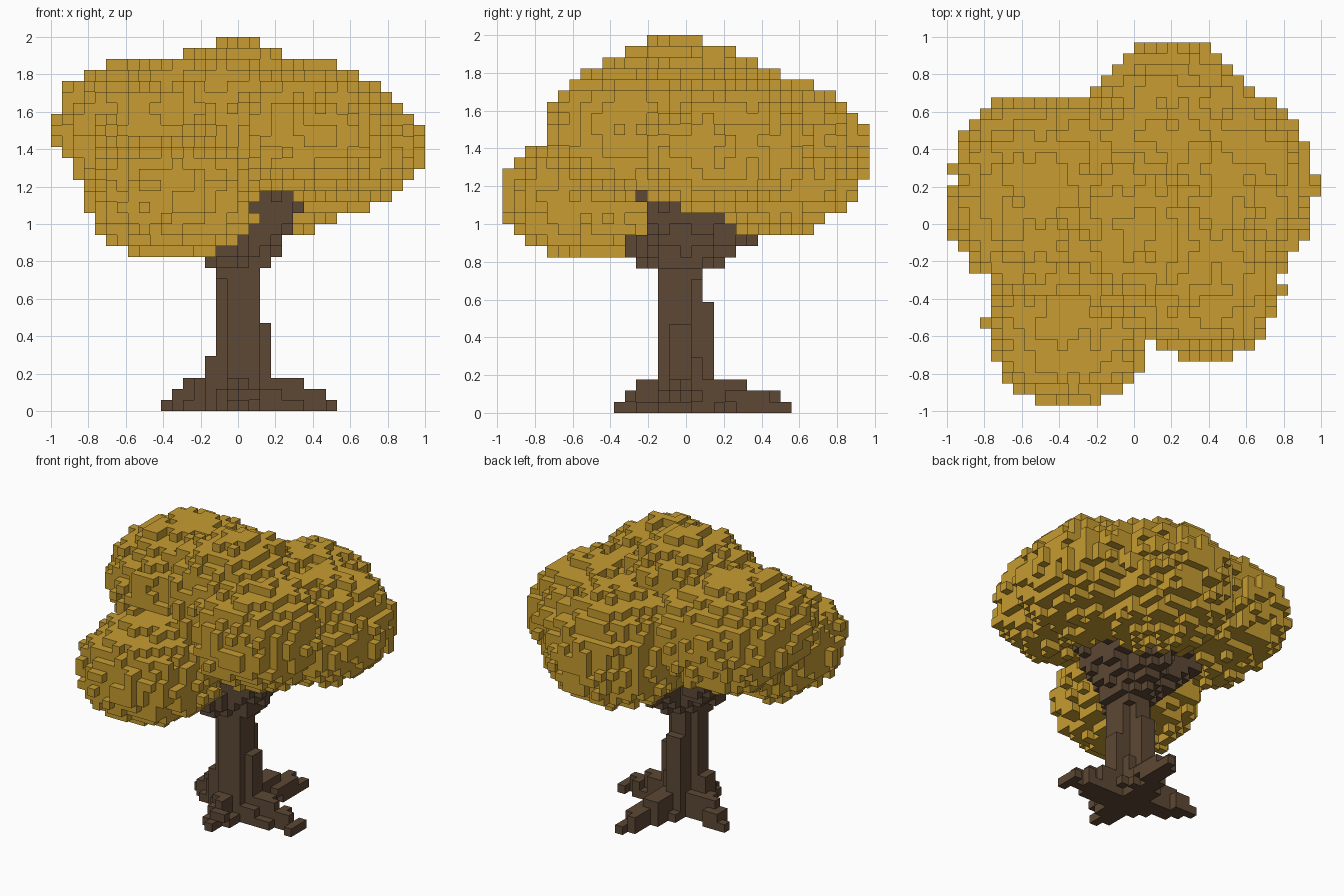
import bpy, bmesh, random
from mathutils import Vector

if "Cube" in bpy.data.objects:
    bpy.data.objects.remove(bpy.data.objects["Cube"], do_unlink=True)

random.seed(7)
U = 2 / 34                      # block size
NEIGHBOURS = [(1, 0, 0), (-1, 0, 0), (0, 1, 0), (0, -1, 0), (0, 0, 1), (0, 0, -1)]


def make_material(name, rgb):
    m = bpy.data.materials.new(name)
    m.use_nodes = True
    m.diffuse_color = (*rgb, 1)
    bsdf = m.node_tree.nodes["Principled BSDF"]
    bsdf.inputs["Base Color"].default_value = (*rgb, 1)
    bsdf.inputs["Roughness"].default_value = 0.9
    return m


def centre(c):
    return Vector(((c[0] + 0.5) * U, c[1] * U, (c[2] + 0.5) * U))


def add(c, d):
    return (c[0] + d[0], c[1] + d[1], c[2] + d[2])


def build_blocks(name, cells, hidden_by, material):
    """Mesh the outer faces of a set of grid cells."""
    bm = bmesh.new()
    verts = {}

    def vert(key):
        if key not in verts:
            verts[key] = bm.verts.new((key[0] * U, (key[1] - 0.5) * U, key[2] * U))
        return verts[key]

    for c in sorted(cells):
        for d in NEIGHBOURS:
            n = add(c, d)
            if n in cells or n in hidden_by:
                continue
            axis = next(a for a in range(3) if d[a])
            a, b = (axis + 1) % 3, (axis + 2) % 3
            corners = []
            for s, t in ((0, 0), (1, 0), (1, 1), (0, 1)):
                k = list(c)
                k[axis] += 1 if d[axis] > 0 else 0
                k[a] += s
                k[b] += t
                corners.append(vert(tuple(k)))
            if d[axis] < 0:
                corners.reverse()
            bm.faces.new(corners)
    me = bpy.data.meshes.new(name)
    bm.to_mesh(me)
    bm.free()
    me.materials.append(material)
    ob = bpy.data.objects.new(name, me)
    bpy.context.collection.objects.link(ob)
    return ob


GRID = [(i, j, k) for i in range(-17, 17) for j in range(-16, 17) for k in range(34)]

# Crown: rounded lobes, (centre, radii)
LOBES = [
    ((-0.34, -0.48, 1.14), (0.44, 0.48, 0.33)),   # low front lobe
    ((-0.48, 0.15, 1.51), (0.50, 0.53, 0.37)),    # left lobe
    ((0.49, 0.20, 1.41), (0.48, 0.50, 0.35)),     # right lobe
    ((0.20, 0.47, 1.36), (0.47, 0.48, 0.40)),     # back lobe
    ((0.38, -0.30, 1.50), (0.40, 0.42, 0.35)),    # front right lobe
    ((0.00, -0.04, 1.57), (0.43, 0.44, 0.41)),    # top lobe
]


def lobe_distance(p):
    return min(sum((abs(p[a] - c[a]) / r[a]) ** 2.1 for a in range(3)) ** (1 / 2.1)
               for c, r in LOBES)


leaves = set()
for c in GRID:
    if c[2] >= 13 and lobe_distance(centre(c)) < 1 + random.uniform(-0.08, 0.07):
        leaves.add(c)
leaves = {c for c in leaves if any(add(c, d) in leaves for d in NEIGHBOURS)}

# Trunk: four blocks wide with three corners cut, plus low ridges
wood = {(i, j, k) for i in range(-2, 2) for j in range(-2, 2) for k in range(14)
        if (i, j) not in ((-2, -2), (-2, 1), (1, 1))}
for cells, height in (([(2, -1), (2, 0)], 8), ([(-1, 2), (0, 2)], 10),
                      ([(-3, -1), (-3, 0)], 5), ([(1, 1)], 5)):
    wood |= {(i, j, k) for i, j in cells for k in range(height)}


def near_segment(p, a, b, ra, rb):
    """True inside a tapered rod from a to b."""
    ab = b - a
    t = max(0.0, min(1.0, (p - a).dot(ab) / ab.length_squared))
    return (p - a - ab * t).length < ra + (rb - ra) * t


# Roots: ragged stepped arms that get lower towards the tip
for tip in ((0.49, -0.06), (-0.37, 0.10), (0.04, -0.34), (0.15, 0.51)):
    for layer, (reach, width) in enumerate(((1.0, 0.05), (0.86, 0.045), (0.64, 0.04))):
        end = Vector((tip[0] * reach, tip[1] * reach, 0))
        for c in GRID:
            if c[2] == layer:
                p = centre(c)
                p.z = 0
                ragged = random.uniform(-0.02, 0.02)
                if near_segment(p, Vector((0, -0.03, 0)), end, width + 0.06 + ragged,
                                width + ragged):
                    wood.add(c)

# Branches: spread from the trunk top into the crown
TOP = Vector((0.02, -0.03, 0.83))
for end, r0, r1 in (((0.22, -0.11, 1.12), 0.15, 0.13),
                    ((0.20, 0.09, 1.08), 0.15, 0.13),
                    ((0.06, 0.31, 1.00), 0.15, 0.11),
                    ((-0.10, -0.22, 0.89), 0.14, 0.11),
                    ((-0.27, 0.12, 1.13), 0.14, 0.12)):
    for c in GRID:
        if 12 <= c[2] < 20 and near_segment(centre(c), TOP, Vector(end), r0,
                                            r1 + random.uniform(-0.02, 0.02)):
            wood.add(c)

# Wood takes the blocks it shares with the foliage
leaves -= wood

leaf_mat = make_material("golden leaves", (0.572, 0.335, 0.031))
wood_mat = make_material("dark bark", (0.109, 0.064, 0.035))
build_blocks("leaf_crown", leaves, wood, leaf_mat)
build_blocks("trunk_and_roots", wood, leaves, wood_mat)
